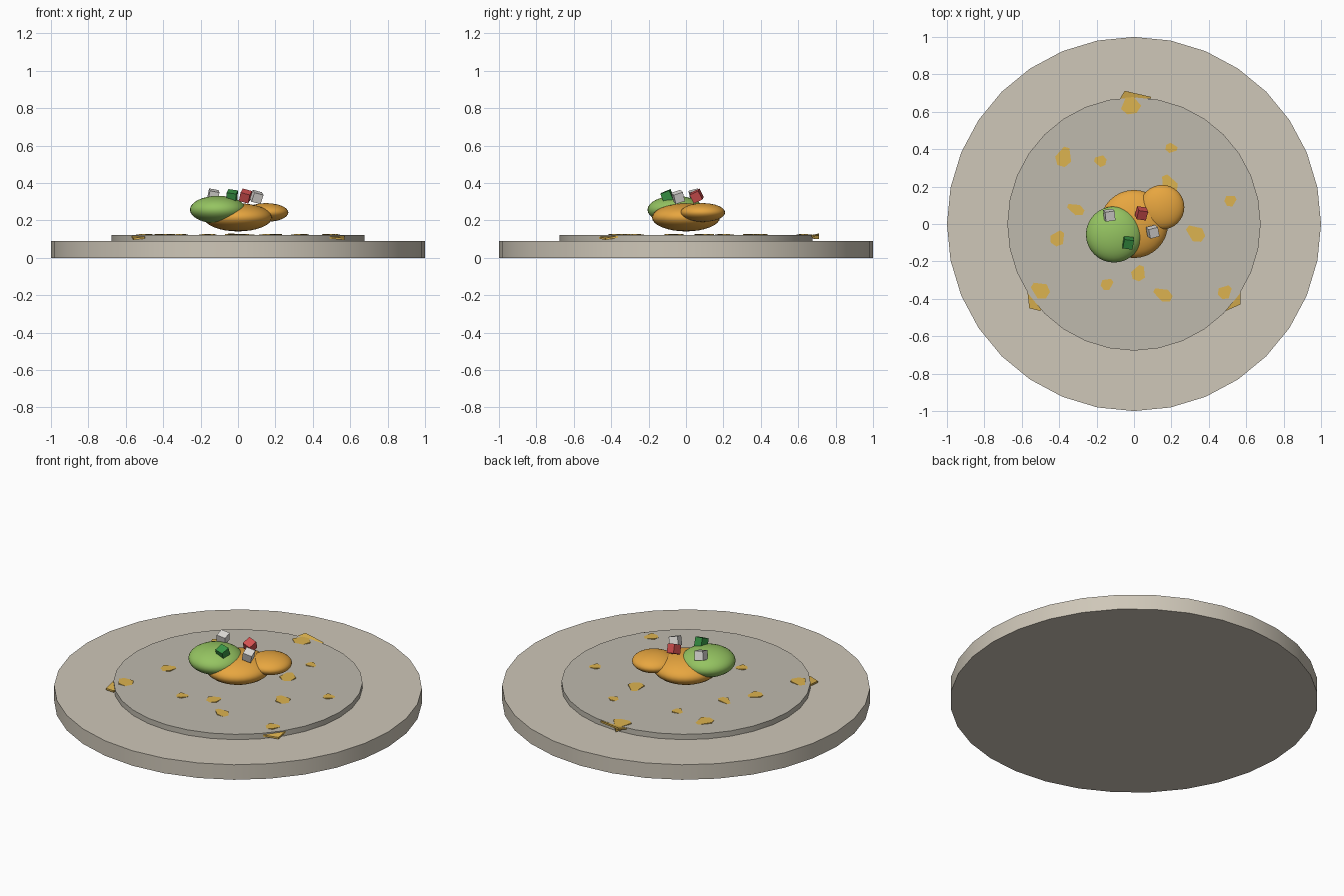
import bpy, bmesh
from math import radians
from mathutils import Vector

if "Cube" in bpy.data.objects:
    bpy.data.objects.remove(bpy.data.objects["Cube"])


def material(name, rgb):
    m = bpy.data.materials.new(name)
    m.diffuse_color = (*rgb, 1)
    m.use_nodes = True
    m.node_tree.nodes["Principled BSDF"].inputs["Base Color"].default_value = m.diffuse_color
    return m


STONE = material("stone", (0.62, 0.57, 0.48))
INNER = material("inner_stone", (0.52, 0.49, 0.42))
CHIP = material("chip_yellow", (0.72, 0.45, 0.08))
ORANGE = material("orange", (0.80, 0.38, 0.05))
GREEN = material("green", (0.30, 0.55, 0.12))
RED = material("red", (0.65, 0.08, 0.08))
DARK_GREEN = material("dark_green", (0.04, 0.30, 0.06))
WHITE = material("white", (0.75, 0.73, 0.70))


def finish(name, mat, smooth=True):
    ob = bpy.context.object
    ob.name = name
    ob.data.materials.append(mat)
    if smooth:
        bpy.ops.object.shade_smooth_by_angle(angle=radians(35))
    return ob


def disc(name, r, z0, z1, mat):
    bpy.ops.mesh.primitive_cylinder_add(vertices=32, radius=r, depth=z1 - z0,
                                        location=(0, 0, (z0 + z1) / 2))
    finish(name, mat)


def blob(name, loc, r, rz, mat):
    bpy.ops.mesh.primitive_uv_sphere_add(segments=32, ring_count=16, radius=1, location=loc)
    bpy.context.object.scale = (r, r, rz)
    finish(name, mat)


def cube(name, loc, rot, mat):
    bpy.ops.mesh.primitive_cube_add(size=0.052, location=loc,
                                    rotation=[radians(a) for a in rot])
    finish(name, mat, False)


def prism(name, pts, depth):
    # thin flat-faced shard: a top outline pushed down by depth
    bm = bmesh.new()
    face = bm.faces.new([bm.verts.new(p) for p in pts])
    out = bmesh.ops.extrude_face_region(bm, geom=[face])
    for v in out["geom"]:
        if isinstance(v, bmesh.types.BMVert):
            v.co.z -= depth
    bmesh.ops.recalc_face_normals(bm, faces=bm.faces)
    me = bpy.data.meshes.new(name)
    bm.to_mesh(me)
    bm.free()
    me.materials.append(CHIP)
    bpy.context.collection.objects.link(bpy.data.objects.new(name, me))


def shard(i, tip, end, width):
    # wide end lifted out of the plate, narrow tip sinking into it
    t, e = Vector((*tip, 0.119)), Vector((*end, 0.122))
    d = (e - t).normalized()
    s = Vector((-d.y, d.x, 0)) * width / 2
    up = Vector((0, 0, 0.007))
    back = (t - e) * 0.28
    prism(f"chip_{i}", [t, e + s + back + up, e + s * 0.45, e - s * 0.45, e - s + back + up], 0.02)


# plate
disc("plate", 1.0, 0.0, 0.09, STONE)
disc("plate_center", 0.677, 0.08, 0.122, INNER)

# scattered chips: tip, wide end, width
chips = [
    ((-0.35, 0.44), (-0.39, 0.31), 0.09), ((-0.23, 0.35), (-0.15, 0.33), 0.065),
    ((0.25, 0.40), (0.17, 0.41), 0.055), ((0.15, 0.29), (0.21, 0.16), 0.09),
    ((0.56, 0.15), (0.49, 0.11), 0.065), ((0.26, 0.00), (0.37, -0.08), 0.085),
    ((0.05, -0.20), (0.01, -0.30), 0.08), ((-0.10, -0.29), (-0.17, -0.34), 0.065),
    ((0.08, -0.34), (0.20, -0.40), 0.07), ((0.53, -0.32), (0.46, -0.39), 0.075),
    ((-0.57, -0.31), (-0.46, -0.38), 0.09), ((-0.37, -0.02), (-0.43, -0.11), 0.08),
    ((-0.38, 0.11), (-0.27, 0.06), 0.06), ((-0.03, 0.71), (-0.01, 0.59), 0.11),
]
for i, c in enumerate(chips):
    shard(i, *c)

# chips poking out past the inner rim
prism("rim_chip_left", [(-0.57, -0.36, 0.118), (-0.56, -0.45, 0.105),
                        (-0.50, -0.465, 0.112), (-0.48, -0.40, 0.118)], 0.01)
prism("rim_chip_right", [(0.57, -0.36, 0.118), (0.47, -0.40, 0.118),
                         (0.49, -0.465, 0.112), (0.57, -0.43, 0.105)], 0.01)
prism("rim_chip_back", [(-0.075, 0.67, 0.121), (0.09, 0.67, 0.121),
                        (0.09, 0.68, 0.123), (-0.05, 0.712, 0.13)], 0.01)

# food pile
blob("orange_mound", (0, 0, 0.216), 0.182, 0.075, ORANGE)
blob("small_orange_mound", (0.15, 0.09, 0.242), 0.119, 0.05, ORANGE)
blob("green_mound", (-0.107, -0.056, 0.257), 0.15, 0.074, GREEN)

# diced toppings
cube("white_cube_left", (-0.132, 0.047, 0.335), (15, 10, 8), WHITE)
cube("red_cube", (0.04, 0.057, 0.33), (25, 15, -8), RED)
cube("green_cube", (-0.032, -0.10, 0.33), (22, 8, -8), DARK_GREEN)
cube("white_cube_right", (0.10, -0.042, 0.325), (18, 14, 15), WHITE)
